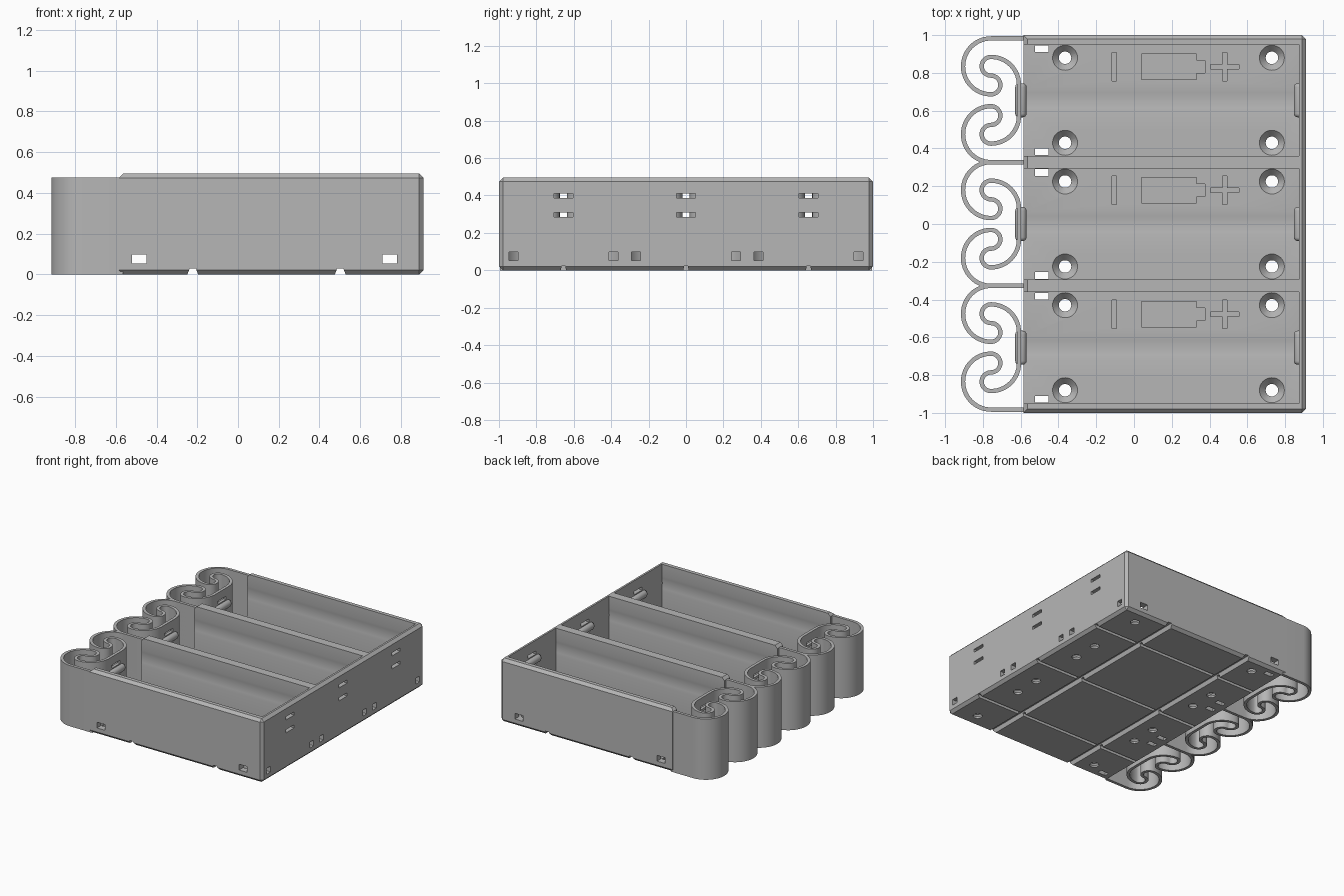
import bpy, bmesh
from math import sin, cos, radians, acos, degrees
from mathutils import Matrix, Vector

if "Cube" in bpy.data.objects:
    bpy.data.objects.remove(bpy.data.objects["Cube"])

PITCH, HALF, FLOOR = 0.655, 0.294, 0.05       # bay spacing, half width, floor height
BAYS = [-PITCH, 0, PITCH]
BAY_NAMES = ["front", "middle", "back"]
INNER_END, LEFT, RIGHT, TOP = 0.874, -0.585, 0.91, 0.495
AXIS_Z = FLOOR + HALF                          # cell centre line

grey = bpy.data.materials.new("plain grey")
grey.use_nodes = True
grey.diffuse_color = (0.47, 0.47, 0.47, 1)
grey.node_tree.nodes["Principled BSDF"].inputs["Base Color"].default_value = grey.diffuse_color


def make(name, bm):
    bmesh.ops.recalc_face_normals(bm, faces=bm.faces)
    mesh = bpy.data.meshes.new(name)
    bm.to_mesh(mesh)
    bm.free()
    mesh.materials.append(grey)
    ob = bpy.data.objects.new(name, mesh)
    bpy.context.collection.objects.link(ob)
    return ob


def prism(bm, pts, axis, lo, hi):
    """Extrude a 2D outline along an axis."""
    place = {"x": lambda p, a: (a, p[0], p[1]),
             "y": lambda p, a: (p[0], a, p[1]),
             "z": lambda p, a: (p[0], p[1], a)}[axis]
    low = [bm.verts.new(place(p, lo)) for p in pts]
    high = [bm.verts.new(place(p, hi)) for p in pts]
    bm.faces.new(low)
    bm.faces.new(high)
    n = len(pts)
    for i in range(n):
        j = (i + 1) % n
        bm.faces.new((low[i], low[j], high[j], high[i]))


def box(bm, x0, x1, y0, y1, z0, z1):
    prism(bm, [(x0, y0), (x1, y0), (x1, y1), (x0, y1)], "z", z0, z1)


def arc(cx, cy, r, a0, a1, n):
    steps = [radians(a0 + (a1 - a0) * i / n) for i in range(n + 1)]
    return [(cx + r * cos(a), cy + r * sin(a)) for a in steps]


def activate(ob):
    bpy.ops.object.select_all(action="DESELECT")
    ob.select_set(True)
    bpy.context.view_layer.objects.active = ob


def cut(ob, bm):
    cutter = make("cutter", bm)
    cutter.hide_render = True
    mod = ob.modifiers.new("cut", "BOOLEAN")
    mod.operation, mod.solver, mod.object = "DIFFERENCE", "EXACT", cutter
    activate(ob)
    bpy.ops.object.modifier_apply(modifier=mod.name)
    bpy.data.objects.remove(cutter)


def smooth(ob):
    activate(ob)
    bpy.ops.object.shade_smooth_by_angle(angle=radians(30))


# Chamfered block, with its two left upright edges kept square
bm = bmesh.new()
box(bm, LEFT, RIGHT, -1, 1, 0, TOP)
edges = [e for e in bm.edges
         if not (abs(e.verts[0].co.z - e.verts[1].co.z) > 0.1 and e.verts[0].co.x < 0)]
bmesh.ops.bevel(bm, geom=edges, offset=0.021, segments=1, affect="EDGES")
tray = make("tray", bm)

# Bays, slightly hollowed along floor and walls where the cell rests
r = HALF + 0.006
a = degrees(acos(HALF / r))
bm = bmesh.new()
for yc in BAYS:
    outline = [(yc - HALF, 1)]
    outline += arc(yc, AXIS_Z, r, 180 - a, 180 + a, 6) + [(yc - HALF, FLOOR)]
    outline += arc(yc, AXIS_Z, r, 270 - a, 270 + a, 6) + [(yc + HALF, FLOOR)]
    outline += arc(yc, AXIS_Z, r, -a, a, 6) + [(yc + HALF, 1)]
    prism(bm, outline, "x", -0.8, INNER_END)
cut(tray, bm)

# Wire windows through the long walls
bm = bmesh.new()
for x in (-0.485, 0.745):
    box(bm, x - 0.035, x + 0.035, -1.1, 1.1, 0.053, 0.098)
cut(tray, bm)

# Wire windows in the end wall
bm = bmesh.new()
for yc in BAYS:
    for s in (-1, 1):
        y = yc + s * 0.267
        box(bm, 0.8, 1, y - 0.024, y + 0.024, 0.053, 0.098)
cut(tray, bm)

# Wire slots through the floor
bm = bmesh.new()
for yc in BAYS:
    for s in (-1, 1):
        y = yc + s * 0.273
        box(bm, -0.523, -0.453, y - 0.018, y + 0.018, -0.1, 0.08)
cut(tray, bm)

# Countersunk screw holes
SCREWS = [(x, yc + dy) for x in (-0.365, 0.73) for yc in BAYS for dy in (-0.225, 0.225)]
for r0, r1, z0, z1 in ((0.033, 0.033, -0.1, 0.2), (0.028, 0.068, 0.008, 0.052)):
    bm = bmesh.new()
    for x, y in SCREWS:
        bmesh.ops.create_cone(bm, cap_ends=True, segments=32, radius1=r0, radius2=r1, depth=z1 - z0,
                              matrix=Matrix.Translation((x, y, (z0 + z1) / 2)))
    cut(tray, bm)

# Engraved polarity marks: bar, cell outline and cross
bm = bmesh.new()
for yc in BAYS:
    y, w, h = yc + 0.178, 0.012, 0.075
    depth = (0.032, 0.09)
    box(bm, -0.117, -0.093, y - h, y + h, *depth)
    half_cell = [(0.04, 0.067), (0.332, 0.067), (0.332, 0.033), (0.375, 0.033)]
    cell = half_cell + [(px, -py) for px, py in reversed(half_cell)]
    prism(bm, [(px, y + py) for px, py in cell], "z", *depth)
    cross = []
    for i in range(4):
        for px, py in ((w, w), (w, h), (-w, h)):
            q = Matrix.Rotation(radians(90 * i), 2) @ Vector((px, py))
            cross.append((0.48 + q.x, y + q.y))
    prism(bm, cross, "z", *depth)
cut(tray, bm)

# Wire channels under the floor
bm = bmesh.new()
for x in (-0.222, 0.502):
    prism(bm, [(x - 0.03, -0.01), (x - 0.015, 0.03), (x + 0.015, 0.03), (x + 0.03, -0.01)], "y", -1.1, 1.1)
cut(tray, bm)
bm = bmesh.new()
for yc in BAYS:
    prism(bm, [(yc - 0.014, -0.01), (yc - 0.011, 0.022), (yc + 0.011, 0.022), (yc + 0.014, -0.01)], "x", -1, 1)
cut(tray, bm)


def contact_slots(bays):
    bm = bmesh.new()
    for yc in bays:
        for z in (0.297, 0.398):
            box(bm, -0.65, 1, yc - 0.05, yc + 0.05, z - 0.0125, z + 0.0125)
    return bm


cut(tray, contact_slots(BAYS))
smooth(tray)

# Folded leaf springs, one per bay
CX, BIG, SMALL, THICK = -0.757, 0.148, 0.0495, 0.023
edge = PITCH / 2
lower = edge - 2 * BIG
path = [(-0.565, edge)]
path += arc(CX, edge - BIG, BIG, 90, 270, 28)
path += arc(CX, lower + SMALL, SMALL, -90, 90, 16)[1:]
path += arc(CX, lower + 3 * SMALL, SMALL, 270, 90, 16)[1:]
path += arc(CX, lower + 4 * SMALL - BIG, BIG, 90, 0, 14)[1:]
path += [(x, -y) for x, y in reversed(path)]


def spring(name, yc):
    pts = [Vector((x, y + yc)) for x, y in path]
    bm = bmesh.new()
    rings = []
    for i, p in enumerate(pts):
        t = (pts[min(i + 1, len(pts) - 1)] - pts[max(i - 1, 0)]).normalized()
        n = Vector((-t.y, t.x)) * THICK / 2
        rings.append([bm.verts.new((q.x, q.y, z))
                      for q, z in ((p + n, 0), (p - n, 0), (p - n, 0.475), (p + n, 0.475))])
    for r0, r1 in zip(rings, rings[1:]):
        for k in range(4):
            m = (k + 1) % 4
            bm.faces.new((r0[k], r0[m], r1[m], r1[k]))
    bm.faces.new(rings[0])
    bm.faces.new(rings[-1])
    ob = make(name, bm)
    cut(ob, contact_slots([yc]))
    smooth(ob)


# Rounded contact pads between the slots
def pad(name, x, yc):
    bm = bmesh.new()
    turn = Matrix.Translation((x, yc, 0.3475)) @ Matrix.Rotation(radians(90), 4, "X")
    bmesh.ops.create_cone(bm, cap_ends=True, segments=24, radius1=0.03, radius2=0.03,
                          depth=0.18, matrix=turn)
    rims = [e for e in bm.edges if abs(e.verts[0].co.y - e.verts[1].co.y) < 0.01]
    bmesh.ops.bevel(bm, geom=rims, offset=0.02, segments=4, profile=0.5, affect="EDGES")
    smooth(make(name, bm))


for name, yc in zip(BAY_NAMES, BAYS):
    spring(name + "_spring", yc)
    pad(name + "_spring_pad", -0.599, yc)
    pad(name + "_wall_pad", INNER_END + 0.002, yc)
